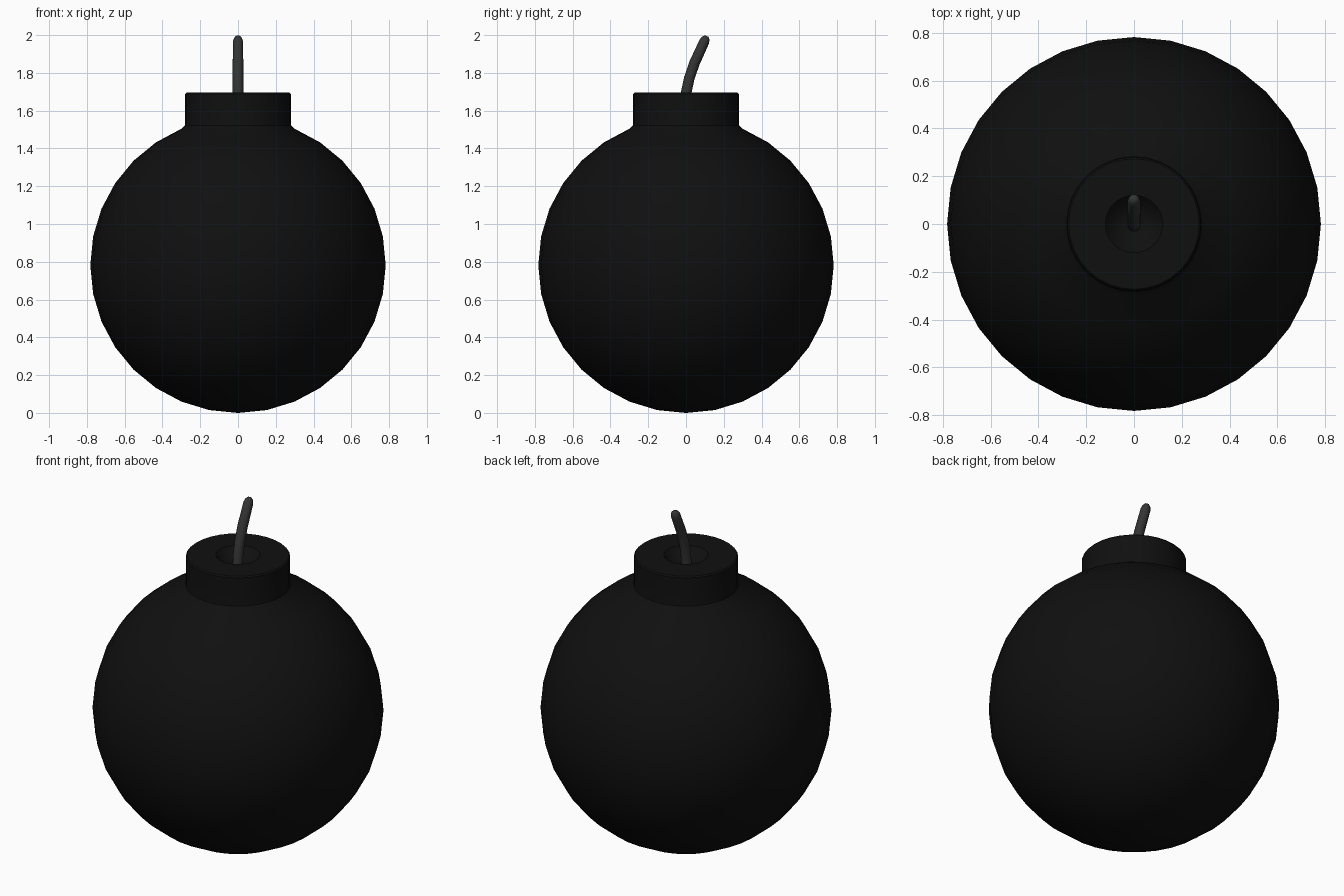
import bpy, bmesh, math
from mathutils import Vector

if "Cube" in bpy.data.objects:
    bpy.data.objects.remove(bpy.data.objects["Cube"])


def material(name, v):
    m = bpy.data.materials.new(name)
    m.diffuse_color = (v, v, v, 1)
    m.use_nodes = True
    m.node_tree.nodes["Principled BSDF"].inputs["Base Color"].default_value = m.diffuse_color
    return m


def skin(name, rings, mat, angle):
    """Join a list of vertex rings into a closed tube with end caps."""
    bm = bmesh.new()
    loops = [[bm.verts.new(p) for p in ring] for ring in rings]
    for a, b in zip(loops, loops[1:]):
        n = len(a)
        for i in range(n):
            j = (i + 1) % n
            bm.faces.new((a[i], a[j], b[j], b[i]))
    bm.faces.new(loops[0][::-1])
    bm.faces.new(loops[-1])
    bmesh.ops.remove_doubles(bm, verts=bm.verts, dist=1e-5)
    bmesh.ops.recalc_face_normals(bm, faces=bm.faces)
    me = bpy.data.meshes.new(name)
    bm.to_mesh(me)
    bm.free()
    me.materials.append(mat)
    ob = bpy.data.objects.new(name, me)
    bpy.context.collection.objects.link(ob)
    bpy.ops.object.select_all(action='DESELECT')
    ob.select_set(True)
    bpy.context.view_layer.objects.active = ob
    bpy.ops.object.shade_smooth_by_angle(angle=math.radians(angle))
    return ob


def circle(r, z, n=32):
    return [(r * math.cos(t), r * math.sin(t), z)
            for t in (2 * math.pi * i / n for i in range(n))]


# Round body, neck collar and dished fuse hole, turned as one profile
R = 0.782
step = math.pi / 16
profile = [(max(R * math.sin(k * step), 0.004), R - R * math.cos(k * step))
           for k in range(15)]
profile += [(0.282, 1.522), (0.28, 1.535), (0.28, 1.688), (0.273, 1.695),
            (0.12, 1.695), (0.11, 1.685), (0.085, 1.655), (0.045, 1.64), (0.004, 1.635)]
skin("body", [circle(r, z) for r, z in profile], material("dark_iron", 0.005), 35)

# Bent fuse with a rounded tip: (y, z, radius)
path = [(-0.005, 1.62, 0.028), (0.002, 1.70, 0.028), (0.017, 1.77, 0.028),
        (0.044, 1.85, 0.028), (0.097, 1.966, 0.027), (0.105, 1.984, 0.021),
        (0.110, 1.995, 0.010)]
rings = []
for i, (y, z, r) in enumerate(path):
    a, b = path[max(i - 1, 0)], path[min(i + 1, len(path) - 1)]
    d = Vector((0, b[0] - a[0], b[1] - a[1])).normalized()
    side = Vector((1, 0, 0))
    up = d.cross(side)
    rings.append([Vector((0, y, z)) + r * (math.cos(t) * side + math.sin(t) * up)
                  for t in (2 * math.pi * k / 12 for k in range(12))])
skin("fuse", rings, material("fuse_grey", 0.035), 50)
